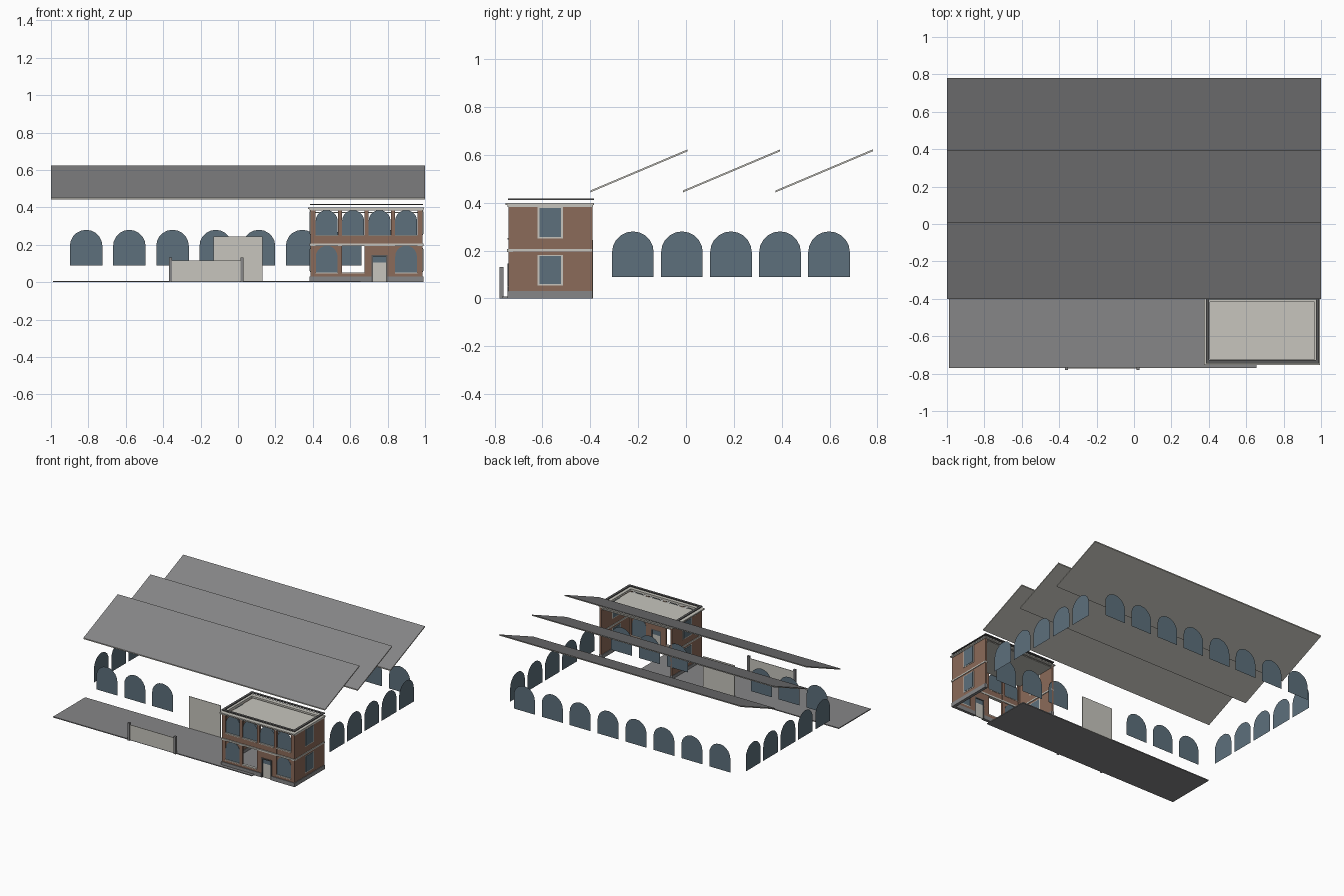
import bpy, math
from mathutils import Matrix, Vector

cube = bpy.data.objects.get("Cube")
if cube:
    bpy.data.objects.remove(cube, do_unlink=True)


def material(name, r, g, b):
    m = bpy.data.materials.new(name)
    m.use_nodes = True
    m.diffuse_color = (r, g, b, 1)
    m.node_tree.nodes["Principled BSDF"].inputs["Base Color"].default_value = (r, g, b, 1)
    return m


BRICK = material("brick", .26, .145, .1)
STONE = material("pale stone", .57, .56, .51)
GLASS = material("blue grey glass", .11, .16, .2)
GREY = material("mid grey", .24, .24, .245)
DARK = material("dark grey", .1, .1, .1)


def mesh_object(name, verts, faces, *mats):
    me = bpy.data.meshes.new(name)
    me.from_pydata(verts, [], faces)
    for m in mats:
        me.materials.append(m)
    ob = bpy.data.objects.new(name, me)
    bpy.context.collection.objects.link(ob)
    return ob


BOX_FACES = [(0, 1, 3, 2), (4, 6, 7, 5), (0, 4, 5, 1), (2, 3, 7, 6), (0, 2, 6, 4), (1, 5, 7, 3)]


def box(name, x, y, z, mat):
    """Box from three (low, high) ranges."""
    return mesh_object(name, [(a, b, c) for a in x for b in y for c in z], BOX_FACES, mat)


def arch(name, place, width, z0, z1, mat=GLASS, along_y=False, depth=0):
    """Arched pane centred on place, optionally with thickness."""
    r = width / 2
    pts = [(-r, z0), (r, z0)]
    pts += [(r * math.cos(math.pi * i / 10), z1 - r + r * math.sin(math.pi * i / 10)) for i in range(11)]
    x, y = place
    verts = [(x, y + u, z) if along_y else (x + u, y, z) for u, z in pts]
    ob = mesh_object(name, verts, [tuple(range(len(verts)))], mat)
    if depth:
        mod = ob.modifiers.new("depth", "SOLIDIFY")
        mod.thickness = depth
        mod.offset = 0
    return ob


def ring(name, x, y, z, w, mat):
    """Rectangular ring lying flat."""
    box(name + "_front", x, (y[0], y[0] + w), z, mat)
    box(name + "_back", x, (y[1] - w, y[1]), z, mat)
    inner = (y[0] + w, y[1] - w)
    box(name + "_right", (x[0], x[0] + w), inner, z, mat)
    box(name + "_left", (x[1] - w, x[1]), inner, z, mat)


# Three sloping roof sheets: grey on top, pale underneath
for i in range(3):
    y = -.4 + .387 * i
    dy, dz, t = .407, .172, .008
    verts = [(x, y + b * dy, .443 + b * dz + c * t) for x in (-1, 1) for b in (0, 1) for c in (0, 1)]
    roof = mesh_object(f"roof_sheet_{i}", verts, BOX_FACES, STONE, GREY)
    for p in roof.data.polygons:
        p.material_index = 1 if p.normal.z > .5 else 0

# Hall windows and entrance
for i in range(8):
    x = -.812 + .231 * i
    arch(f"hall_back_window_{i}", (x, .76), .174, .09, .28)
    if i not in (3, 4):
        arch(f"hall_front_window_{i}", (x, -.39), .174, .09, .28)
for i in range(5):
    for side, x in (("right", -.975), ("left", .975)):
        arch(f"hall_{side}_window_{i}", (x, -.222 + .205 * i), .174, .09, .28, along_y=True)
box("hall_door", (-.13, .13), (-.393, -.389), (0, .245), STONE)

# Forecourt and gate
box("forecourt", (-.99, .655), (-.77, -.392), (0, .007), GREY)
box("gate_panel", (-.355, .018), (-.772, -.768), (.007, .117), STONE)
for i, x in enumerate((-.36, .022)):
    box(f"gate_post_{i}", (x - .008, x + .008), (-.78, -.764), (0, .132), GREY)

# Office block side walls with framed windows
X0, X1, Y0, Y1 = .387, .987, -.742, -.39
for side, x, out in (("right", X0, -1), ("left", X1, 1)):
    a, b = sorted((x, x - out * .014))
    box(f"{side}_wall", (a, b), (Y0, Y1), (.03, .385), BRICK)
    for j, (z0, z1) in enumerate(((.06, .178), (.257, .378))):
        box(f"{side}_window_frame_{j}", (a - .002, b + .002), (-.62, -.514), (z0 - .006, z1 + .004), STONE)
        box(f"{side}_window_{j}", (a - .004, b + .004), (-.612, -.522), (z0, z1), GLASS)
    box(f"{side}_plinth", (a - .004, b + .004), (Y0 - .004, Y1), (0, .03), GREY)
    box(f"{side}_band", (a - .005, b + .005), (Y0 - .005, Y1), (.196, .206), STONE)

# Front facade: piers, spandrels, sills and windows in four bays
F = (Y0, Y0 + .016)
CENTRES = [.474 + .1415 * i for i in range(4)]
edges = [X0 + .014] + [c + .0708 for c in CENTRES[:3]] + [X1 - .014]
for i, x in enumerate(edges):
    w = .011 if 0 < i < 4 else .014
    box(f"front_pier_{i}", (x - w, x + w), F, (.03, .385), BRICK)
box("front_spandrel", (X0, X1), (F[0] + .002, F[1] - .002), (.2, .25), BRICK)
box("front_band", (X0 - .005, X1 + .005), (Y0 - .006, Y0 + .018), (.194, .206), STONE)
for i, x in enumerate(CENTRES):
    bay = (x - .06, x + .06)
    box(f"upper_sill_{i}", bay, (Y0 - .004, F[1]), (.246, .252), STONE)
    arch(f"upper_window_{i}", (x, Y0 + .008), .118, .252, .385)
    if i == 2:
        continue
    box(f"lower_apron_{i}", bay, F, (.03, .048), BRICK)
    box(f"lower_sill_{i}", bay, (Y0 - .004, F[1]), (.047, .053), STONE)
    if i in (0, 3):
        box(f"lower_wall_{i}", bay, (Y0 + .005, Y0 + .011), (.05, .2), BRICK)
        arch(f"lower_window_{i}", (x, Y0 + .008), .116, .053, .195, depth=.01)

# Front door with transom light
d = CENTRES[2]
for s in (-1, 1):
    lo, hi = sorted((d + s * .04, d + s * .065))
    box(f"door_side_wall_{s}", (lo, hi), F, (.03, .2), BRICK)
    lo, hi = sorted((d + s * .034, d + s * .042))
    box(f"door_jamb_{s}", (lo, hi), (F[0] - .004, F[1]), (0, .145), DARK)
box("door_wall_head", (d - .045, d + .045), F, (.145, .2), BRICK)
box("door_lintel", (d - .042, d + .042), (F[0] - .005, F[1]), (.138, .146), DARK)
box("front_door", (d - .034, d + .034), (Y0 + .004, Y0 + .01), (0, .105), STONE)
box("door_transom", (d - .034, d + .034), (Y0 + .004, Y0 + .01), (.105, .138), GLASS)
for i, (lo, hi) in enumerate(((X0, d - .042), (d + .042, X1))):
    box(f"front_plinth_{i}", (lo, hi), (Y0 - .005, F[1]), (0, .03), GREY)

# Flat roof, stepped cornice and raised coping
box("flat_roof", (X0 + .01, X1 - .01), (Y0 + .012, Y1), (.37, .376), STONE)
for i, (out, z) in enumerate(((.005, (.383, .39)), (.013, (.39, .399)))):
    ring(f"cornice_{i}", (X0 - out, min(X1 + out, .995)), (Y0 - out, Y1 + out * .4), z, .018 + out, STONE)
ring("coping", (X0 - .003, X1 + .003), (Y0 - .003, Y1 + .005), (.412, .418), .018, DARK)
